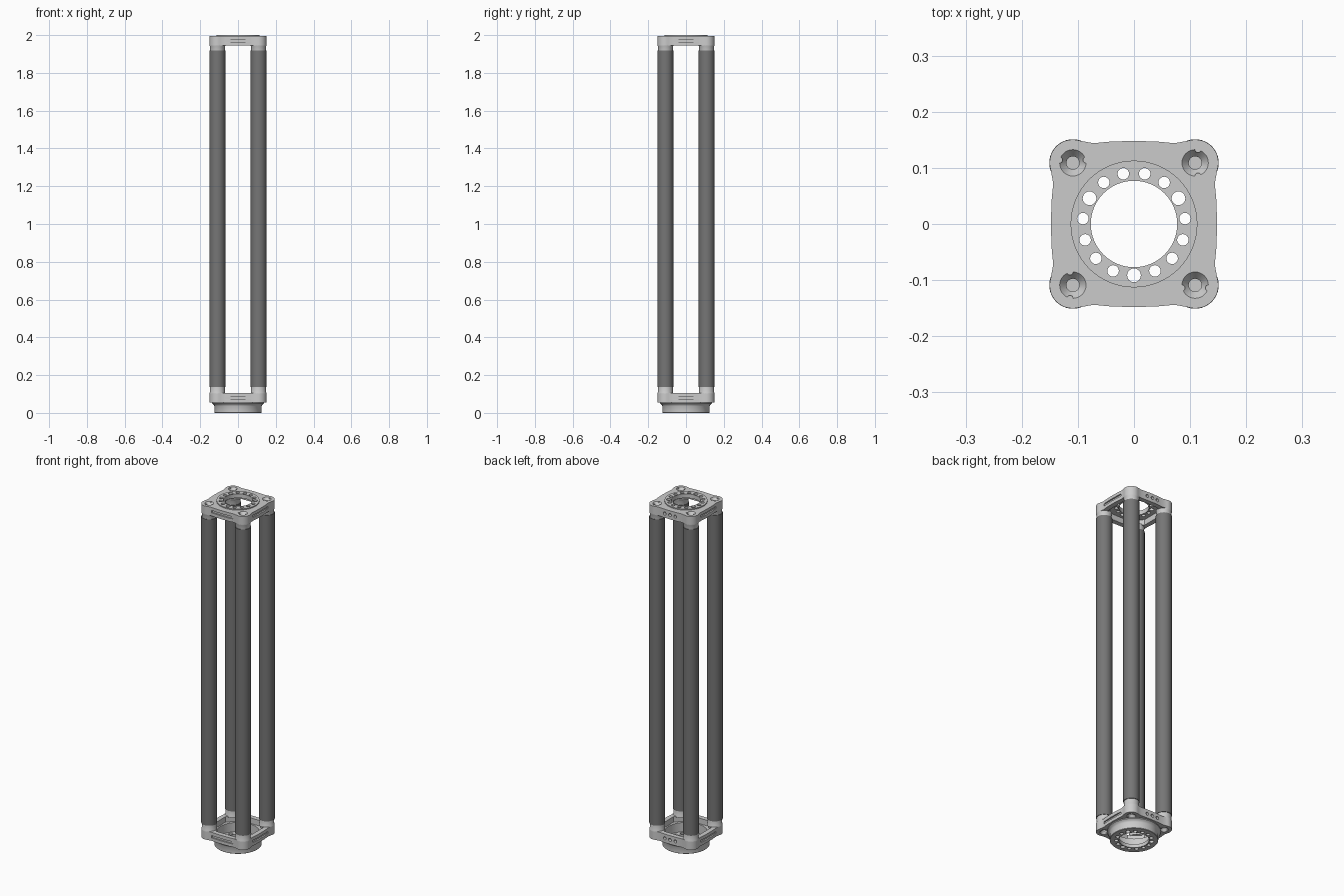
import bpy, bmesh, math
from mathutils import Matrix, Vector

if "Cube" in bpy.data.objects:
    bpy.data.objects.remove(bpy.data.objects["Cube"])

C = 0.109          # tube centre offset
R_TUBE = 0.042


def to_object(bm, name):
    bmesh.ops.remove_doubles(bm, verts=bm.verts, dist=1e-6)
    bmesh.ops.recalc_face_normals(bm, faces=bm.faces)
    me = bpy.data.meshes.new(name)
    bm.to_mesh(me)
    bm.free()
    ob = bpy.data.objects.new(name, me)
    bpy.context.collection.objects.link(ob)
    return ob


def add_prism(bm, pts, z0, z1, m=Matrix()):
    lo = [bm.verts.new(m @ Vector((x, y, z0))) for x, y in pts]
    hi = [bm.verts.new(m @ Vector((x, y, z1))) for x, y in pts]
    n = len(pts)
    bm.faces.new(lo[::-1])
    bm.faces.new(hi)
    for i in range(n):
        j = (i + 1) % n
        bm.faces.new((lo[i], lo[j], hi[j], hi[i]))


def circle(r, n=24, x=0.0, y=0.0):
    return [(x + r * math.cos(2 * math.pi * i / n), y + r * math.sin(2 * math.pi * i / n))
            for i in range(n)]


def add_lathe(bm, prof, n=64, x=0.0, y=0.0):
    """Revolve a closed (r, z) profile around a vertical axis."""
    tmp = bmesh.new()
    rings = [[tmp.verts.new((x + px * r, y + py * r, z)) for px, py in circle(1, n)]
             for r, z in prof]
    for a in range(len(prof)):
        b = (a + 1) % len(prof)
        if prof[a][0] == 0 and prof[b][0] == 0:
            continue
        for i in range(n):
            j = (i + 1) % n
            tmp.faces.new((rings[a][i], rings[a][j], rings[b][j], rings[b][i]))
    bmesh.ops.remove_doubles(tmp, verts=tmp.verts, dist=1e-6)
    bmesh.ops.recalc_face_normals(tmp, faces=tmp.faces)
    me = bpy.data.meshes.new("tmp")
    tmp.to_mesh(me)
    tmp.free()
    bm.from_mesh(me)
    bpy.data.meshes.remove(me)


def cut(ob, bm):
    cutter = to_object(bm, "cutter")
    cutter.hide_render = True
    mod = ob.modifiers.new("cut", 'BOOLEAN')
    mod.operation, mod.solver, mod.object = 'DIFFERENCE', 'EXACT', cutter
    dg = bpy.context.evaluated_depsgraph_get()
    me = bpy.data.meshes.new_from_object(ob.evaluated_get(dg))
    ob.modifiers.clear()
    ob.data = me
    bpy.data.objects.remove(cutter)


def corners():
    """Yield (x, y, k) for the four tube positions, turning by 90 degrees."""
    for k in range(4):
        v = Matrix.Rotation(k * math.pi / 2, 3, 'Z') @ Vector((C, C, 0))
        yield v.x, v.y, k


def bolt_holes(z0, z1):
    # 15 holes, every fifth one larger
    bm = bmesh.new()
    for i in range(15):
        a = math.radians(-90 + 24 * i)
        r = 0.0122 if i % 5 == 0 else 0.0102
        add_prism(bm, circle(r, 24, 0.0915 * math.cos(a), 0.0915 * math.sin(a)), z0, z1)
    return bm


def place(obs, z, flip):
    for ob in obs:
        ob.data.transform(Matrix.Translation((0, 0, z)) @ Matrix.Diagonal((1, 1, -1 if flip else 1, 1)))
        if flip:
            ob.data.flip_normals()


def end_frame(prefix, z, flip):
    # body outline: four corner lobes joined by gently bulging sides
    pts = []
    for k in range(4):
        rot = Matrix.Rotation(k * math.pi / 2, 3, 'Z')
        quarter = [(C + 0.0415 * math.cos(math.radians(a)), C + 0.0415 * math.sin(math.radians(a)))
                   for a in range(-20, 111, 10)]
        quarter += [(0.072, 0.144), (0.04, 0.147), (0, 0.148), (-0.04, 0.147), (-0.072, 0.144)]
        pts += [tuple((rot @ Vector((x, y, 0))).xy) for x, y in quarter]
    bm = bmesh.new()
    add_prism(bm, pts, -0.05, 0)
    body = to_object(bm, prefix + "_frame")

    # inner pocket and central opening
    bm = bmesh.new()
    a, b = 0.120, 0.058
    add_prism(bm, [(a, -b), (a, b), (b, a), (-b, a), (-a, b), (-a, -b), (-b, -a), (b, -a)], -0.07, -0.018)
    cut(body, bm)
    bm = bmesh.new()
    add_prism(bm, circle(0.112, 64), -0.1, 0.1)
    cut(body, bm)

    # countersunk corner recesses
    bm = bmesh.new()
    for x, y, k in corners():
        add_lathe(bm, [(0, .01), (.0235, .01), (.0235, 0), (.0115, -.015), (.0115, -.032), (0, -.032)], 32, x, y)
    cut(body, bm)

    # slots on three sides, three round holes on the back
    bm = bmesh.new()
    for k in (1, 2, 3):
        m = Matrix.Rotation(k * math.pi / 2, 4, 'Z')
        add_prism(bm, [(-.068, .139), (.068, .139), (.068, .16), (-.068, .16)], -0.031, -0.018, m)
    m = Matrix.Rotation(math.pi / 2, 4, 'X')
    for x in (-0.034, 0, 0.034):
        add_prism(bm, circle(0.009, 20, x, -0.025), -0.17, -0.130, m)
    cut(body, bm)

    # locating pins beside every recess
    bm = bmesh.new()
    for x, y, k in corners():
        for s in (-1, 1):
            d = Matrix.Rotation(k * math.pi / 2, 3, 'Z') @ Vector((0.005, 0.0235 * s, 0))
            add_prism(bm, circle(0.0055, 16, x + d.x, y + d.y), -0.02, 0.001)
    pins = to_object(bm, prefix + "_pins")

    # necks that plug into the tubes
    bm = bmesh.new()
    for x, y, k in corners():
        add_lathe(bm, [(0, -.045), (.0415, -.045), (.0415, -.051), (.039, -.056), (.039, -.095), (0, -.095)],
                  40, x, y)
    necks = to_object(bm, prefix + "_necks")
    place([body, pins, necks], z, flip)


end_frame("top", 1.994, False)
end_frame("bottom", 0.055, True)

# top bolt ring, slightly raised
bm = bmesh.new()
add_lathe(bm, [(.077, 1.976), (.077, 2.0), (.113, 2.0), (.113, 1.976)])
ring = to_object(bm, "top_bolt_ring")
cut(ring, bolt_holes(1.9, 2.1))

# base collar with bolt flange at the bottom
bm = bmesh.new()
add_lathe(bm, [(.077, 0), (.123, 0), (.125, .002), (.125, .036), (.129, .044), (.138, .050), (.138, .056),
               (.112, .056), (.112, .02), (.077, .02)])
collar = to_object(bm, "base_collar")
cut(collar, bolt_holes(-0.05, 0.04))

# four long tubes
dark = bpy.data.materials.new("dark_grey")
dark.diffuse_color = (0.18, 0.18, 0.18, 1)
dark.use_nodes = True
dark.node_tree.nodes["Principled BSDF"].inputs["Base Color"].default_value = dark.diffuse_color
for x, y, k in corners():
    bm = bmesh.new()
    add_lathe(bm, [(.038, .138), (R_TUBE, .138), (R_TUBE, 1.918), (.038, 1.918)], 48, x, y)
    to_object(bm, "tube_%d" % (k + 1)).data.materials.append(dark)

bpy.ops.object.select_all(action='SELECT')
bpy.context.view_layer.objects.active = collar
bpy.ops.object.shade_smooth_by_angle(angle=math.radians(30))
